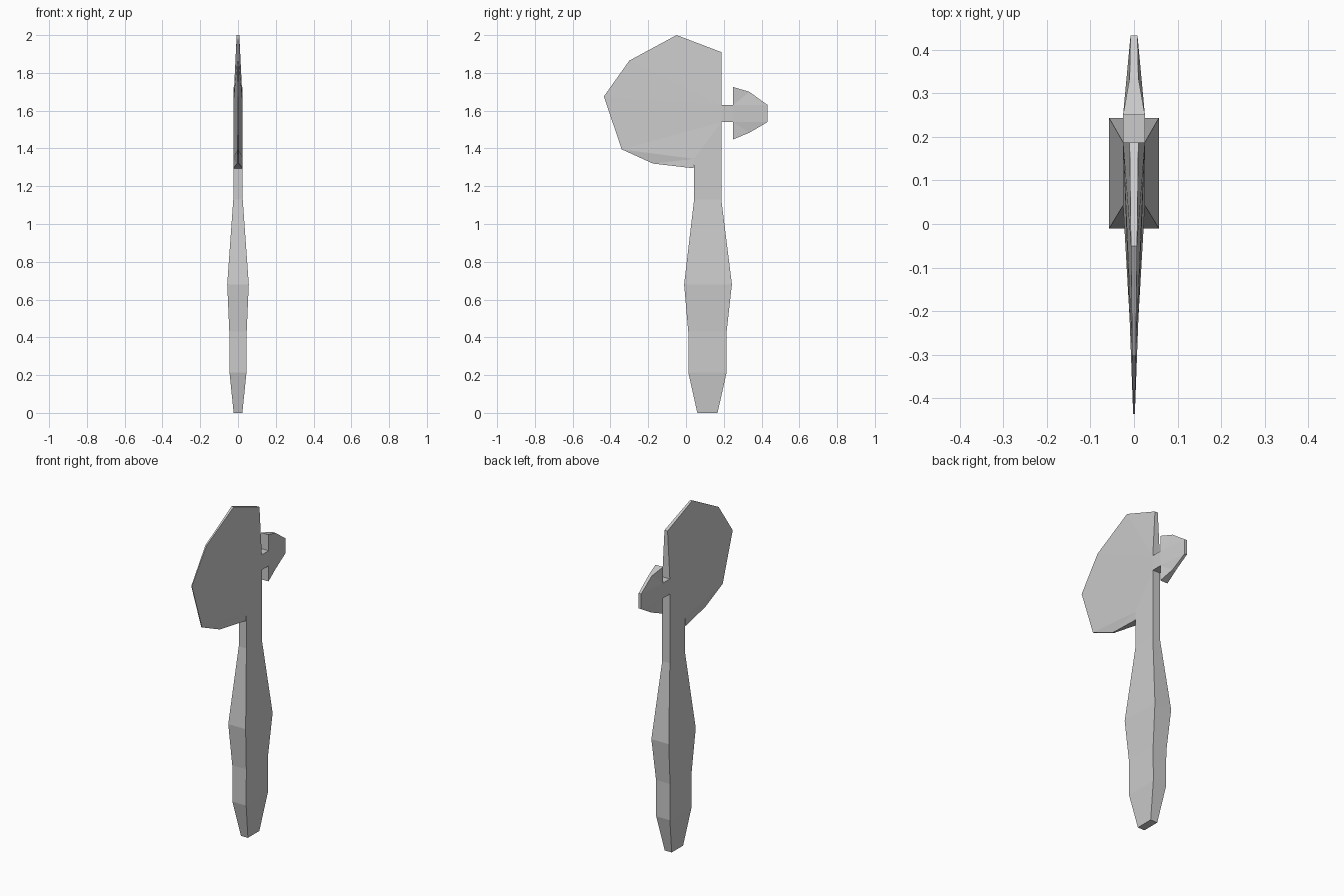
import bpy, bmesh


def slab(name, pts, faces):
    """Build a two-sided slab: pts are (y, z, half thickness), faces describe one side."""
    bm = bmesh.new()
    right = [bm.verts.new((h, y, z)) for y, z, h in pts]
    left = [bm.verts.new((-h, y, z)) for y, z, h in pts]
    for f in faces:
        bm.faces.new([right[i] for i in f])
        bm.faces.new([left[i] for i in reversed(f)])
    # rim: join the two sides along every outline edge
    edges = [(f[i], f[(i + 1) % len(f)]) for f in faces for i in range(len(f))]
    for a, b in edges:
        if (b, a) not in edges:
            bm.faces.new((right[b], right[a], left[a], left[b]))
    bmesh.ops.recalc_face_normals(bm, faces=bm.faces)
    me = bpy.data.meshes.new(name)
    bm.to_mesh(me)
    bm.free()
    ob = bpy.data.objects.new(name, me)
    bpy.context.collection.objects.link(ob)
    return ob


# handle: rectangular sections (z, front y, back y, half thickness)
sections = [
    (0.0, 0.06, 0.167, 0.023), (0.215, 0.012, 0.215, 0.045),
    (0.43, 0.012, 0.215, 0.046), (0.68, -0.01, 0.243, 0.057),
    (1.13, 0.043, 0.187, 0.025), (1.345, 0.043, 0.187, 0.025),
]
pts = [(y, z, h) for z, y0, y1, h in sections for y in (y0, y1)]
slab("handle", pts, [(i, i + 1, i + 3, i + 2) for i in range(0, len(pts) - 2, 2)])

# axe blade: thick at the handle, thinning to the cutting edge
blade = [
    (0.187, 1.63, 0.025), (0.187, 1.91, 0.010), (-0.05, 2.0, 0.007),
    (-0.30, 1.865, 0.004), (-0.435, 1.675, 0.002), (-0.34, 1.395, 0.003),
    (-0.175, 1.32, 0.004), (0.04, 1.295, 0.025), (0.043, 1.345, 0.025),
    (0.187, 1.345, 0.025), (0.187, 1.54, 0.025),
]
slab("axe_blade", blade, [
    (0, 1, 2), (0, 2, 3), (0, 3, 4), (0, 4, 10), (10, 4, 5),
    (10, 5, 8), (8, 5, 6), (8, 6, 7), (10, 8, 9),
])

# back spike with the short neck that joins it to the handle
spike = [
    (0.25, 1.725, 0.025), (0.25, 1.63, 0.025), (0.25, 1.54, 0.025), (0.25, 1.448, 0.025),
    (0.335, 1.70, 0.010), (0.335, 1.483, 0.010),
    (0.432, 1.63, 0.008), (0.432, 1.54, 0.008),
    (0.187, 1.63, 0.025), (0.187, 1.54, 0.025),
]
slab("back_spike", spike, [
    (0, 1, 4), (4, 1, 6), (6, 1, 2, 7), (7, 2, 5), (5, 2, 3), (1, 8, 9, 2),
])
